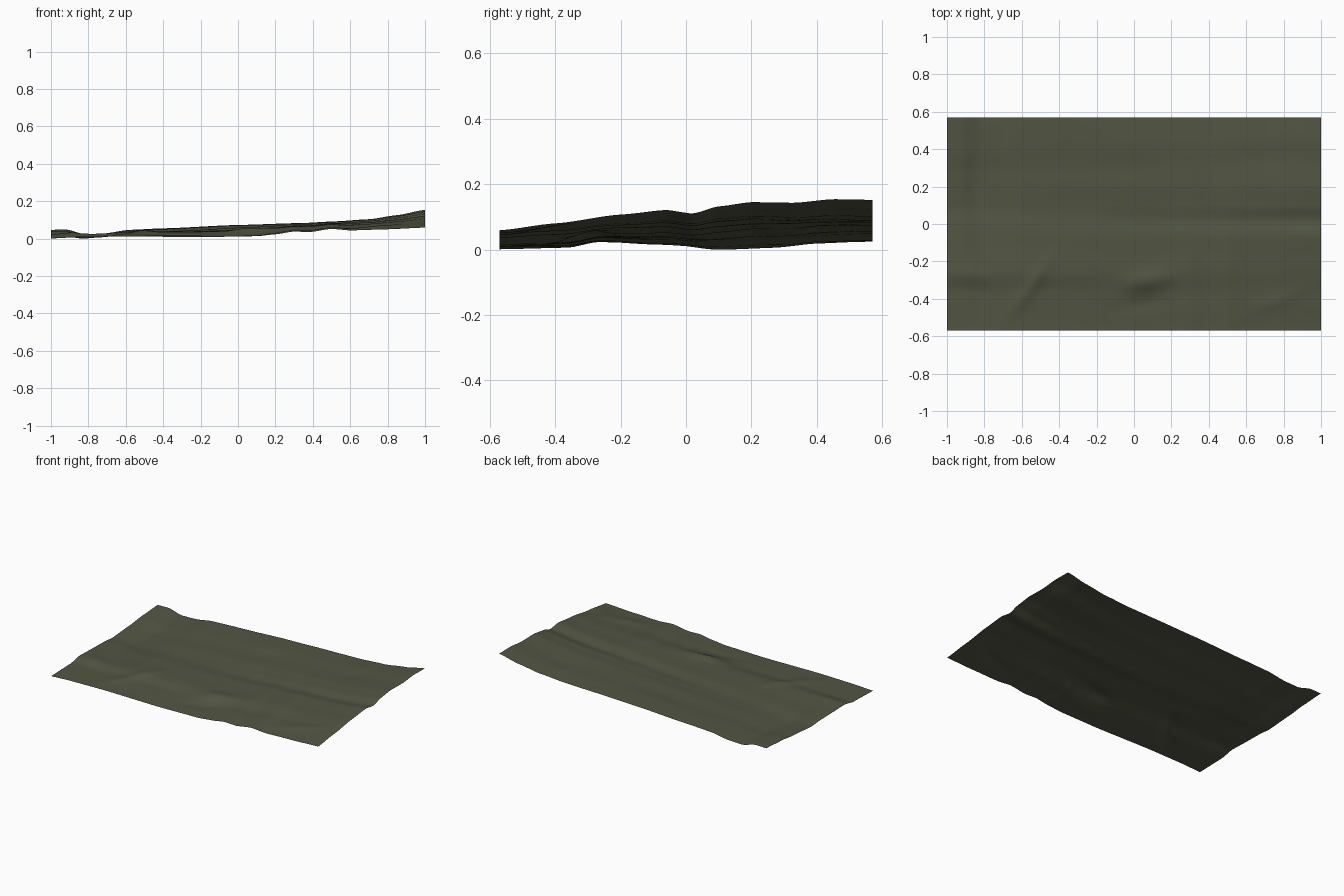
import bpy, bmesh, math
from mathutils import noise, Vector

if "Cube" in bpy.data.objects:
    bpy.data.objects.remove(bpy.data.objects["Cube"])

HX, HY, NX, NY = 1.0, 0.57, 140, 80

# height profiles along the four borders: (position, height)
FRONT = [(-1, .004), (-.85, .011), (-.6, .015), (-.2, .011), (.1, .016), (.2, .026), (.3, .041),
         (.38, .038), (.5, .055), (.6, .047), (.8, .053), (1, .062)]
BACK = [(-1, .05), (-.92, .052), (-.82, .027), (-.72, .03), (-.58, .05), (-.4, .058), (0, .076),
        (.3, .085), (.5, .09), (.7, .103), (.85, .125), (1, .155)]
LEFT = [(-.57, .004), (-.36, .009), (-.27, .026), (-.1, .022), (0, .02), (.08, .013),
        (.27, .026), (.4, .04), (.57, .05)]
RIGHT = [(-.57, .062), (-.4, .083), (-.2, .11), (-.06, .124), (.02, .113), (.1, .135),
         (.2, .148), (.33, .146), (.45, .157), (.57, .155)]

# folds: x, y, height, length, width, angle in degrees
FOLDS = [(.06, -.31, .020, .13, .055, 10), (.03, -.43, -.006, .13, .04, 10),
         (-.56, -.35, .013, .17, .04, 55), (-.9, -.26, .008, .10, .05, -20),
         (-.86, .2, -.008, .07, .16, 0), (.75, -.42, .006, .2, .04, 25)]


def profile(points, t):
    """Smooth height between the listed points."""
    for (a, za), (b, zb) in zip(points, points[1:]):
        if t <= b:
            f = min(max((t - a) / (b - a), 0), 1)
            f = .5 * f + .5 * f * f * (3 - 2 * f)
            return za + (zb - za) * f
    return points[-1][1]


def height(x, y):
    u, v = (x + HX) / (2 * HX), (y + HY) / (2 * HY)
    # blend the borders across the sheet
    z = (1 - v) * profile(FRONT, x) + v * profile(BACK, x)
    z += (1 - u) * profile(LEFT, y) + u * profile(RIGHT, y)
    z -= (1 - u) * (1 - v) * .004 + u * (1 - v) * .062 + (1 - u) * v * .05 + u * v * .155
    # folds and faint ripples fade out at the border
    fade = min(1, 8 * min(1 - abs(x), HY - abs(y)))
    for fx, fy, h, sl, sw, ang in FOLDS:
        c, s = math.cos(math.radians(ang)), math.sin(math.radians(ang))
        a, b = (x - fx) * c + (y - fy) * s, (y - fy) * c - (x - fx) * s
        z += fade * h * math.exp(-(a / sl) ** 2 - (b / sw) ** 2)
    z += fade * .003 * noise.noise(Vector((x * 3, y * 7, 2.5)))
    return max(z, 0)


# draped sheet
bm = bmesh.new()
bmesh.ops.create_grid(bm, x_segments=NX, y_segments=NY, size=1)
for v in bm.verts:
    v.co.y *= HY
    v.co.z = height(v.co.x, v.co.y)
low = min(v.co.z for v in bm.verts)
for v in bm.verts:
    v.co.z -= low
for f in bm.faces:
    f.smooth = True
mesh = bpy.data.meshes.new("ground_sheet")
bm.to_mesh(mesh)
bm.free()

mat = bpy.data.materials.new("olive_green")
mat.diffuse_color = (.084, .092, .056, 1)
mat.use_nodes = True
mat.node_tree.nodes["Principled BSDF"].inputs["Base Color"].default_value = mat.diffuse_color
mesh.materials.append(mat)
bpy.context.collection.objects.link(bpy.data.objects.new("ground_sheet", mesh))
